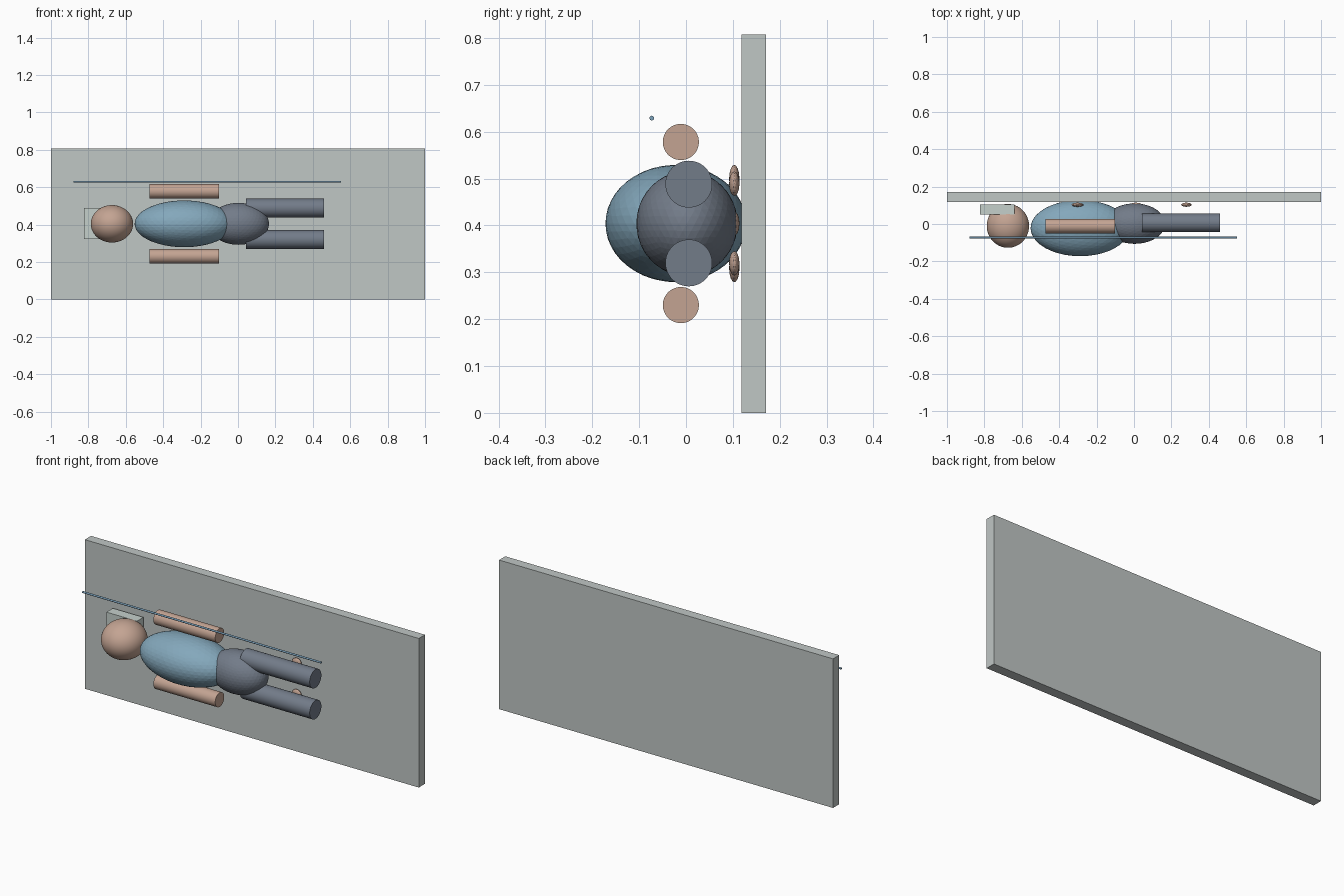
import bpy, math

if "Cube" in bpy.data.objects:
    bpy.data.objects.remove(bpy.data.objects["Cube"])

def mat(name, rgb):
    m = bpy.data.materials.new(name)
    m.diffuse_color = (*rgb, 1)
    m.use_nodes = True
    m.node_tree.nodes["Principled BSDF"].inputs["Base Color"].default_value = m.diffuse_color
    return m

SKIN = mat("skin", (0.55, 0.37, 0.29))
SHIRT = mat("blue shirt", (0.23, 0.39, 0.50))
PANTS = mat("slate trousers", (0.17, 0.20, 0.25))
BOARD = mat("grey board", (0.53, 0.57, 0.56))
CUSHION = mat("pale cushion", (0.56, 0.63, 0.60))
STEEL = mat("blue steel", (0.20, 0.36, 0.50))
MID = 0.404  # height of the body axis

def finish(name, material, smooth=None):
    o = bpy.context.object
    o.name = name
    o.data.materials.append(material)
    bpy.ops.object.transform_apply(location=False, rotation=True, scale=True)
    if smooth:
        bpy.ops.object.shade_smooth_by_angle(angle=math.radians(smooth))
    return o

def box(name, lo, hi, material):
    bpy.ops.mesh.primitive_cube_add(size=1, location=[(a + b) / 2 for a, b in zip(lo, hi)])
    bpy.context.object.scale = [b - a for a, b in zip(lo, hi)]
    finish(name, material)

def ball(name, loc, radii, material, sub=4, smooth=None):
    bpy.ops.mesh.primitive_ico_sphere_add(subdivisions=sub, radius=1, location=loc)
    bpy.context.object.scale = radii
    finish(name, material, smooth)

def rod(name, x0, x1, y, z, r, material, sides=48):
    bpy.ops.mesh.primitive_cylinder_add(vertices=sides, radius=r, depth=x1 - x0,
                                        location=((x0 + x1) / 2, y, z),
                                        rotation=(0, math.pi / 2, 0))
    finish(name, material, 40)

# Board behind the body, and head cushion
box("board", (-1, 0.118, 0), (1, 0.171, 0.807), BOARD)
box("head_cushion", (-0.823, 0.05, 0.322), (-0.64, 0.105, 0.488), CUSHION)

# Head, torso and pelvis
ball("head", (-0.674, -0.01, MID), (0.113, 0.117, 0.1), SKIN, 5, 40)
ball("torso", (-0.288, -0.022, MID), (0.265, 0.15, 0.125), SHIRT)
ball("pelvis", (0.003, 0.002, MID), (0.163, 0.108, 0.112), PANTS)

# Limbs and contact pads in mirrored pairs
for side, s in (("upper", 1), ("lower", -1)):
    rod(f"{side}_arm", -0.472, -0.102, -0.011, MID + s * 0.174, 0.0385, SKIN)
    rod(f"{side}_leg", 0.042, 0.46, 0.006, MID + s * 0.084, 0.05, PANTS)
    ball(f"{side}_shoulder_pad", (-0.302, 0.103, MID + s * 0.095), (0.032, 0.011, 0.03), SKIN, 3)
    ball(f"{side}_leg_pad", (0.28, 0.103, MID + s * 0.085), (0.028, 0.011, 0.026), SKIN, 3)
ball("pelvis_pad", (0.01, 0.103, MID), (0.032, 0.011, 0.026), SKIN, 3)

# Thin side rail
rod("side_rail", -0.88, 0.55, -0.073, 0.629, 0.005, STEEL, 24)
